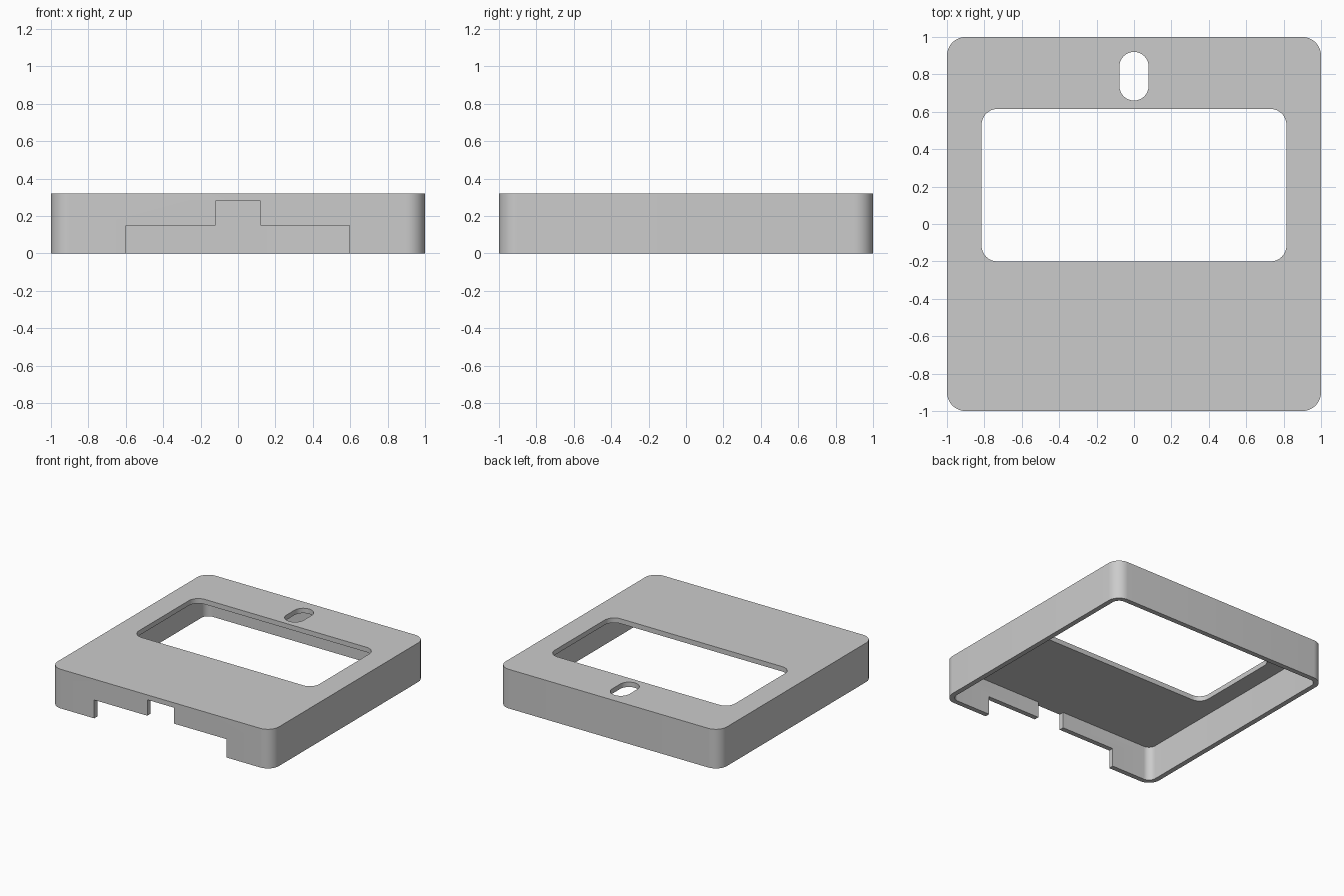
import bpy
import bmesh
from math import cos, sin, pi, radians

cube = bpy.data.objects.get("Cube")
if cube:
    bpy.data.objects.remove(cube, do_unlink=True)

HEIGHT = 0.32
WALL = 0.04
CORNER = 0.1

grey = bpy.data.materials.new("plain grey")
grey.use_nodes = True
colour = (0.6, 0.6, 0.6, 1)
grey.diffuse_color = colour
grey.node_tree.nodes["Principled BSDF"].inputs["Base Color"].default_value = colour


def rounded_block(name, x, y, z, radius=0, steps=12):
    """Upright block over the given ranges, with rounded vertical edges."""
    corners = [(x[1], y[1], 1, 1), (x[0], y[1], -1, 1),
               (x[0], y[0], -1, -1), (x[1], y[0], 1, -1)]
    bm = bmesh.new()
    ring = []
    for i, (cx, cy, sx, sy) in enumerate(corners):
        for k in range(steps + 1 if radius else 1):
            a = (i + k / steps) * pi / 2
            ring.append(bm.verts.new((cx + radius * (cos(a) - sx),
                                      cy + radius * (sin(a) - sy), z[0])))
    bmesh.ops.remove_doubles(bm, verts=ring, dist=1e-5)
    base = bm.faces.new([v for v in ring if v.is_valid])
    top = bmesh.ops.extrude_face_region(bm, geom=[base])["geom"]
    bmesh.ops.translate(bm, vec=(0, 0, z[1] - z[0]),
                        verts=[g for g in top if isinstance(g, bmesh.types.BMVert)])
    bmesh.ops.recalc_face_normals(bm, faces=bm.faces)
    mesh = bpy.data.meshes.new(name)
    bm.to_mesh(mesh)
    bm.free()
    mesh.materials.append(grey)
    obj = bpy.data.objects.new(name, mesh)
    bpy.context.collection.objects.link(obj)
    return obj


def cut(target, cutter):
    """Subtract the cutter from the target and discard it."""
    cutter.hide_render = True
    mod = target.modifiers.new("cut", "BOOLEAN")
    mod.operation = "DIFFERENCE"
    mod.solver = "EXACT"
    mod.object = cutter
    bpy.ops.object.select_all(action="DESELECT")
    bpy.context.view_layer.objects.active = target
    target.select_set(True)
    bpy.ops.object.modifier_apply(modifier=mod.name)
    bpy.data.objects.remove(cutter, do_unlink=True)


# Outer cover
cover = rounded_block("cover", (-1, 1), (-1, 1), (0, HEIGHT), CORNER)

# Hollow, open underneath
inner = 1 - WALL
cut(cover, rounded_block("hollow", (-inner, inner), (-inner, inner),
                         (-0.1, HEIGHT - WALL), CORNER - WALL))

# Display window and oval button hole through the top
through = (0.2, 0.5)
cut(cover, rounded_block("window", (-0.815, 0.815), (-0.2, 0.615), through, 0.085))
cut(cover, rounded_block("oval_hole", (-0.078, 0.078), (0.66, 0.92), through, 0.078))

# Stepped opening in the front wall
front = (-1.1, -0.93)
cut(cover, rounded_block("wide_notch", (-0.6, 0.595), front, (-0.1, 0.15)))
cut(cover, rounded_block("tall_notch", (-0.12, 0.12), front, (-0.05, HEIGHT - WALL)))

bpy.ops.object.shade_smooth_by_angle(angle=radians(30))
